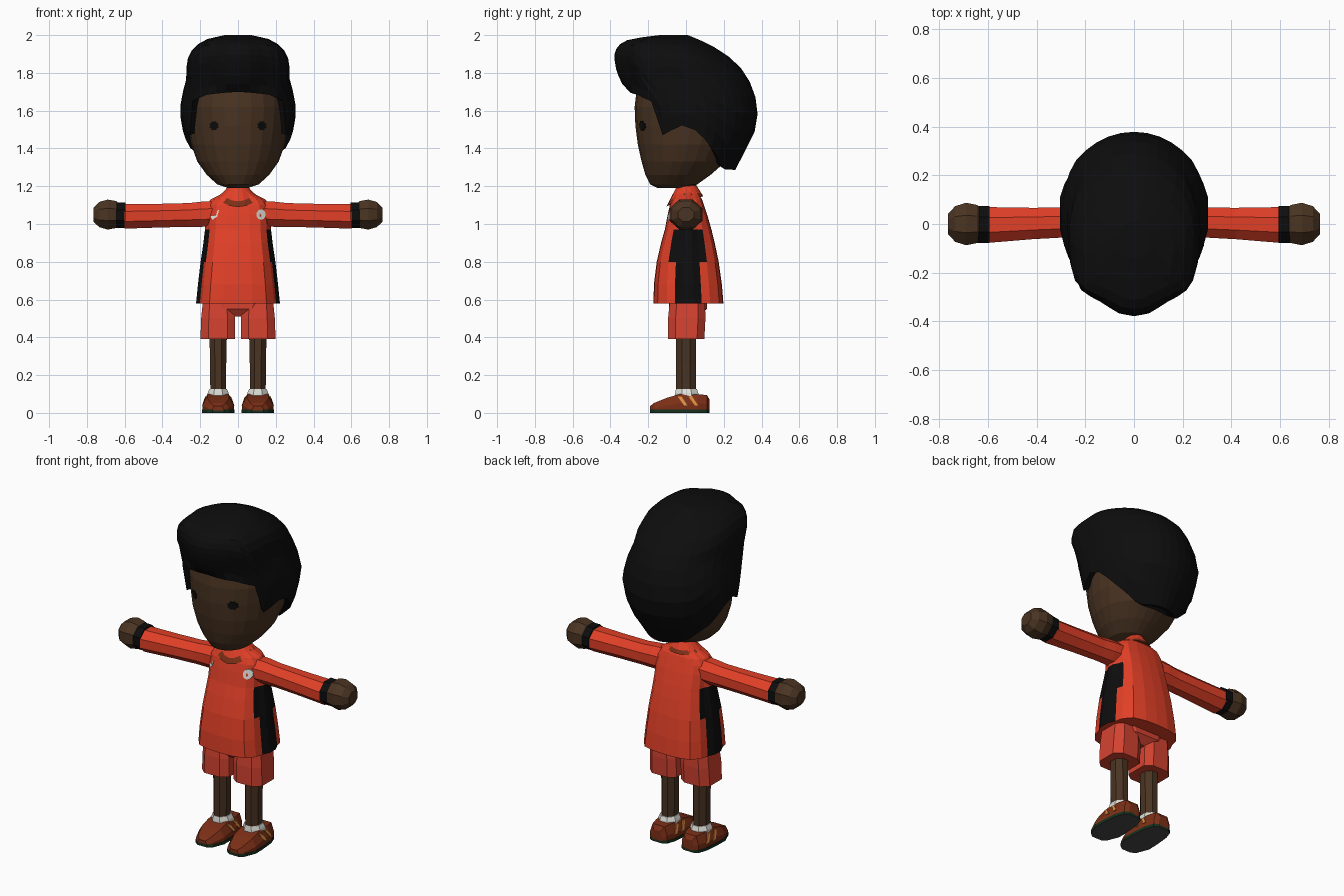
import bpy, bmesh, math
from mathutils import Vector
from mathutils.bvhtree import BVHTree

if "Cube" in bpy.data.objects:
    bpy.data.objects.remove(bpy.data.objects["Cube"])

COLOURS = {
    "black": (.004, .004, .004), "skin": (.068, .034, .016), "shirt_red": (.75, .05, .02),
    "shorts_red": (.66, .055, .03), "shoe_brown": (.2, .028, .008), "stripe_orange": (.68, .27, .05),
    "white": (.75, .75, .7), "sole_grey": (.065, .065, .068), "dark_green": (.008, .03, .013),
}
MATS = {}
for key, c in COLOURS.items():
    MATS[key] = bpy.data.materials.new(key)
    MATS[key].diffuse_color = (*c, 1)


def loft(name, rings, colours, rule=None):
    """Skin a list of equal-length rings, cap both ends, colour faces by rule."""
    bm = bmesh.new()
    rows = [[bm.verts.new(p) for p in r] for r in rings]
    n = len(rows[0])
    for a, b in zip(rows, rows[1:]):
        for i in range(n):
            j = (i + 1) % n
            bm.faces.new((a[i], a[j], b[j], b[i]))
    bm.faces.new(rows[0][::-1])
    bm.faces.new(rows[-1])
    bmesh.ops.recalc_face_normals(bm, faces=bm.faces)
    if rule:
        for f in bm.faces:
            f.material_index = rule(f.calc_center_median(), f.normal)
    tree = BVHTree.FromBMesh(bm)
    me = bpy.data.meshes.new(name)
    bm.to_mesh(me)
    bm.free()
    for c in colours:
        me.materials.append(MATS[c])
    bpy.context.collection.objects.link(bpy.data.objects.new(name, me))
    return tree


def circle(n, off=0.0):
    return [(math.sin(math.tau * (i + off) / n), -math.cos(math.tau * (i + off) / n)) for i in range(n)]


def ring(z, front, back, w, shape, x0=0.0):
    cy, d = (front + back) / 2, (back - front) / 2
    return [Vector((x0 + w * u, cy + d * v, z)) for u, v in shape]


def lerp_table(table, t):
    for a, b in zip(table, table[1:]):
        if t <= b[0]:
            k = max(0, (t - a[0]) / (b[0] - a[0]))
            return [p + (q - p) * k for p, q in zip(a[1:], b[1:])]
    return list(table[-1][1:])


def plate(name, tree, origins, direction, colour, out=.006):
    """Thin plate whose outline is projected on to a surface."""
    d = Vector(direction)
    hits = [tree.ray_cast(Vector(o), d)[0] for o in origins]
    hits = [h for h in hits if h]
    if len(hits) > 2:
        loft(name, [[h - d * out for h in hits], [h + d * .003 for h in hits]], [colour])


# Head: (z, front, back, half width)
HEAD = [(1.19, -.15, -.02, .05), (1.21, -.19, .06, .11), (1.26, -.215, .13, .165),
        (1.33, -.235, .21, .215), (1.42, -.255, .27, .248), (1.52, -.268, .32, .265),
        (1.62, -.272, .34, .275), (1.72, -.26, .32, .26), (1.85, -.2, .22, .19)]
head = loft("head", [ring(*s, circle(24)) for s in HEAD], ["skin"])
for s in (-1, 1):
    pts = []
    for i in range(16):
        a, r = math.tau * i / 16, .027 if i % 2 else .021
        pts.append((s * .127 + r * math.cos(a), -1, 1.52 + r * math.sin(a)))
    plate("eye", head, pts, (0, 1, 0), "black")

# Hair: sections by height, lower edge by angle from the front
HAIR = [(1.29, -.2, .26, .18), (1.40, -.245, .32, .268), (1.47, -.262, .36, .288),
        (1.6, -.275, .382, .31), (1.7, -.3, .362, .292), (1.78, -.34, .325, .27),
        (1.84, -.36, .28, .274), (1.9, -.365, .21, .26), (1.945, -.35, .135, .225),
        (1.98, -.29, .06, .16), (2.0, -.14, .01, .07)]
EDGE = [(0, 1.70), (30, 1.685), (50, 1.65), (60, 1.47), (83, 1.53), (134, 1.29), (180, 1.285)]
COLS, ROWS = 36, 11


def hair_point(i, t, shrink=1.0):
    deg = 360 * i / COLS
    z0 = lerp_table(EDGE, min(deg, 360 - deg))[0]
    z = z0 + (2 - z0) * math.sin(t * math.pi / 2)
    f, b, w = lerp_table(HAIR, z)
    a = math.radians(deg)
    s, c = math.sin(a), math.cos(a)
    lump = 1.0
    if c > 0:  # fuller, lumpy fringe
        s, c = math.copysign(abs(s) ** .85, s), c ** .85
        if 1.72 < z < 1.99:
            lump += .05 * math.cos(6 * a) * c
    k = lump * shrink
    return Vector((w * s * k, (f + b) / 2 - (b - f) / 2 * c * k, z + (.02 if shrink < 1 else 0)))


rings = [[hair_point(i, 0, .82) for i in range(COLS)]]
rings += [[hair_point(i, r / ROWS) for i in range(COLS)] for r in range(ROWS + 1)]
loft("hair", rings, ["black"])

# Neck and shirt body with dark side panels
loft("neck", [ring(z, -.05, .055, .05, circle(10)) for z in (1.12, 1.24)], ["skin"])
Q = [(0, 1), (.35, .98), (.68, .88), (.86, .62), (.91, .38), (1, .15)]
half = [(x, -y) for x, y in Q] + [(x, y) for x, y in Q[::-1]]
outline = half + [(-x, y) for x, y in half[::-1] if x > 0]
SHIRT = [(.58, -.172, .198, .222), (.68, -.17, .19, .212), (.8, -.155, .173, .198),
         (.9, -.132, .152, .183), (.97, -.112, .135, .175), (1.05, -.097, .112, .172),
         (1.1, -.085, .095, .165), (1.13, -.072, .085, .145), (1.155, -.06, .07, .095), (1.19, -.045, .055, .05)]
shirt = loft("shirt", [ring(*s, outline) for s in SHIRT], ["shirt_red", "black"],
             lambda c, n: int(abs(c.x) > .15 and c.z < .97 and abs(n.x) > .75 and -.07 < c.y < .09))

# Collar with a dark edge that dips at the front
collar = []
for z, f, b, w, dip in ((1.205, -.045, .055, .045, 0), (1.165, -.09, .08, .083, .045), (1.145, -.105, .092, .11, .055)):
    r = ring(z, f, b, w, circle(16))
    for p in r:
        p.z -= dip * max(0, -p.y / abs(f)) ** 1.5
    collar.append(r)
loft("collar", collar, ["shirt_red", "shoe_brown"],
     lambda c, n: int(c.z < 1.158 - .05 * max(0, -c.y / .1) ** 1.5))

# Plain chest patches
plate("round_patch", shirt, [(.122 + .025 * u, -1, 1.05 + .028 * v) for u, v in circle(10)], (0, 1, 0), "white")
plate("slanted_patch", shirt, [(-.152, -1, 1.05), (-.135, -1, 1.022), (-.11, -1, 1.04), (-.1, -1, 1.075)],
      (0, 1, 0), "white")

# Arms, cuffs and hands: (x, centre y, centre z, radius y, radius z)
ARM = [(.1, .005, 1.055, .07, .068), (.19, .008, 1.052, .066, .068), (.26, .007, 1.048, .062, .064),
       (.42, .002, 1.044, .066, .064), (.6, -.004, 1.04, .075, .066)]
CUFF = [(.595, -.002, 1.047, .077, .069), (.655, -.002, 1.047, .077, .069)]
HAND = [(.62, 0, 1.05, .055, .05), (.645, 0, 1.05, .08, .073), (.69, 0, 1.05, .089, .081),
        (.735, 0, 1.05, .075, .068), (.765, 0, 1.05, .042, .038)]
for s in (-1, 1):
    for name, table, colour in (("sleeve", ARM, "shirt_red"), ("cuff", CUFF, "black"), ("hand", HAND, "skin")):
        loft(name, [[Vector((s * x, y + ry * 1.06 * u, z + rz * 1.06 * v)) for u, v in circle(8, .5)]
                    for x, y, z, ry, rz in table], [colour])

# Shorts, legs, socks
box8 = [(.55, -1), (1, -.6), (1, .6), (.55, 1), (-.55, 1), (-1, .7), (-1, -.7), (-.55, -1)]
loft("shorts_seat", [ring(.51, -.06, .07, .05, box8), ring(.55, -.09, .11, .13, box8),
                     ring(.6, -.09, .11, .17, box8)], ["shorts_red"])
SHOE = [(-.19, .03, .036), (-.17, .056, .052), (-.1, .083, .08), (-.03, .081, .1),
        (.06, .073, .098), (.11, .056, .095), (.125, .032, .07)]
for s in (-1, 1):
    cx = s * .105
    side = [(s * u, v) for u, v in box8]
    loft("shorts_leg", [ring(.39, -.095, .097, .092, side, cx + s * .002),
                        ring(.5, -.095, .103, .09, side, cx), ring(.6, -.085, .1, .08, side, cx)], ["shorts_red"])
    loft("leg", [ring(z, -.056, .056, w, circle(8, .5), cx)
                 for z, w in ((.09, .045), (.25, .046), (.42, .05))], ["skin"])
    loft("sock", [ring(.07, -.065, .075, .066, circle(8, .5), cx),
                  ring(.105, -.062, .07, .06, circle(8, .5), cx),
                  ring(.127, -.058, .062, .05, circle(8, .5), cx)], ["white"])

    # Shoe upper, lofted from toe to heel
    shoe = loft("shoe", [[Vector((cx + u * w, y, z)) for u, z in
                          ((-1, .012), (-1, .5 * h), (-.7, h), (.7, h), (1, .5 * h), (1, .012))]
                         for y, w, h in SHOE], ["shoe_brown"])
    rim = [(cx + w, y) for y, w, h in SHOE] + [(cx - w, y) for y, w, h in SHOE[::-1]]
    loft("sole", [[Vector((cx + (x - cx) * 1.03, y, z)) for x, y in rim] for z in (0, .017)],
         ["dark_green", "sole_grey"], lambda c, n: int(n.z < -.9))

    # Two slanted stripes on each side of the shoe
    for d in (-1, 1):
        for y in (-.045, .012):
            pts = [(cx + d, y, .088), (cx + d, y + .02, .088), (cx + d, y + .052, .04), (cx + d, y + .034, .04)]
            plate("shoe_stripe", shoe, pts, (-d, 0, 0), "stripe_orange")

for m in bpy.data.materials:
    if m.users and not m.is_grease_pencil:
        m.use_nodes = True
        m.node_tree.nodes["Principled BSDF"].inputs["Base Color"].default_value = m.diffuse_color
